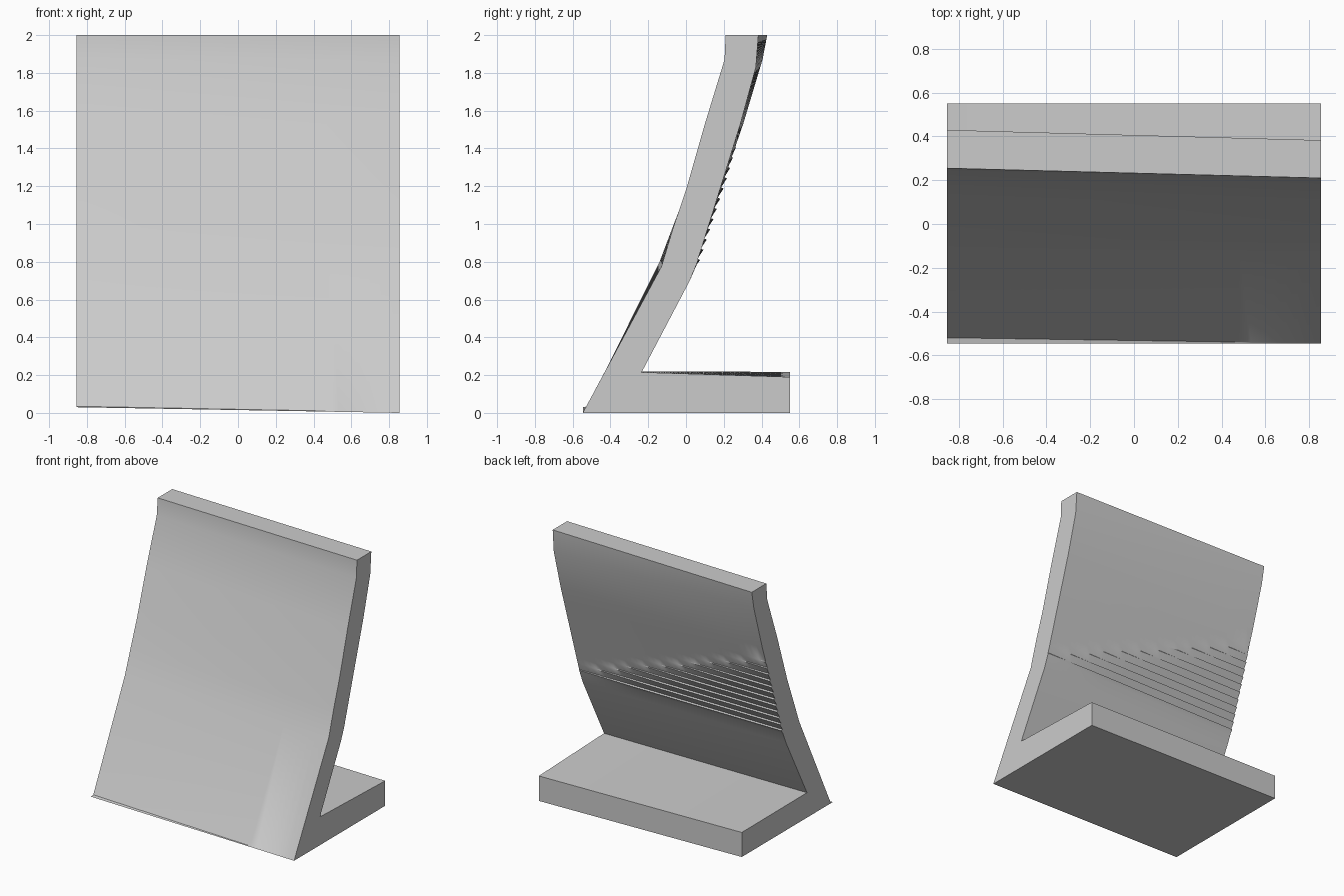
import bpy, bmesh, math

cube = bpy.data.objects.get("Cube")
if cube:
    bpy.data.objects.remove(cube, do_unlink=True)

HALF = 0.855      # half the width
COLUMNS = 32      # slices across the width
LEDGES = 12       # fine steps on the back

# Outlines as (y, z), on the left (+x) and right (-x) ends
foot_left = [(.55, 0), (.55, .19), (-.235, .215)]
foot_right = [(.55, .03), (.55, .217), (-.235, .22)]
back_left = [(-.235, .215), (.02, .7), (.055, .785), (.21, 1.28), (.288, 1.53),
             (.37, 1.83), (.383, 2)]
back_right = [(-.235, .22), (.02, .7), (.057, .785), (.22, 1.28), (.303, 1.53),
              (.405, 1.87), (.43, 2)]
front_left = [(.21, 2), (.204, 1.87), (.1, 1.53), (0, 1.18), (-.068, .98),
              (-.13, .775), (-.545, .003), (-.546, 0)]
front_right = [(.255, 2), (.243, 1.87), (.12, 1.53), (.005, 1.18), (-.072, .98),
               (-.14, .8), (-.52, .035), (-.546, .03)]


def mix(a, b, t):
    return a + (b - a) * t


def blend(left, right, t):
    return [(mix(a[0], b[0], t), mix(a[1], b[1], t)) for a, b in zip(right, left)]


def depth_at(line, z):
    for (y0, z0), (y1, z1) in zip(line, line[1:]):
        if z <= z1:
            return mix(y0, y1, (z - z0) / (z1 - z0))
    return line[-1][0]


def section(t):
    """Closed outline at t = 0 (right end) to t = 1 (left end)."""
    back = blend(back_left, back_right, t)
    points = blend(foot_left, foot_right, t) + back[1:3]
    fade_height = mix(1.46, .84, t)
    for k in range(LEDGES):
        z = .81 + .054 * k
        size = .016 * min(1, max(0, (fade_height - z) / .2))
        points.append((depth_at(back, z) + size * .6, z))
        points.append((depth_at(back, z + .005) - size * .4, z + .005))
    return points + back[4:] + blend(front_left, front_right, t)


# Material
grey = bpy.data.materials.new("plain grey")
grey.use_nodes = True
grey.diffuse_color = (.6, .6, .6, 1)
grey.node_tree.nodes["Principled BSDF"].inputs["Base Color"].default_value = (.6, .6, .6, 1)

# Bent upright and foot, skinned across the width
bm = bmesh.new()
rings = []
for i in range(COLUMNS + 1):
    t = i / COLUMNS
    rings.append([bm.verts.new((mix(-HALF, HALF, t), y, z)) for y, z in section(t)])
for a, b in zip(rings, rings[1:]):
    for j in range(len(a)):
        n = (j + 1) % len(a)
        bm.faces.new((a[j], a[n], b[n], b[j]))
bm.faces.new(rings[0])
bm.faces.new(rings[-1])
bmesh.ops.recalc_face_normals(bm, faces=bm.faces)

mesh = bpy.data.meshes.new("bent_stand")
bm.to_mesh(mesh)
bm.free()
mesh.materials.append(grey)
stand = bpy.data.objects.new("bent_stand", mesh)
bpy.context.collection.objects.link(stand)

# Smooth panels with crisp edges
bpy.ops.object.select_all(action='DESELECT')
stand.select_set(True)
bpy.context.view_layer.objects.active = stand
bpy.ops.object.shade_smooth_by_angle(angle=math.radians(30))
